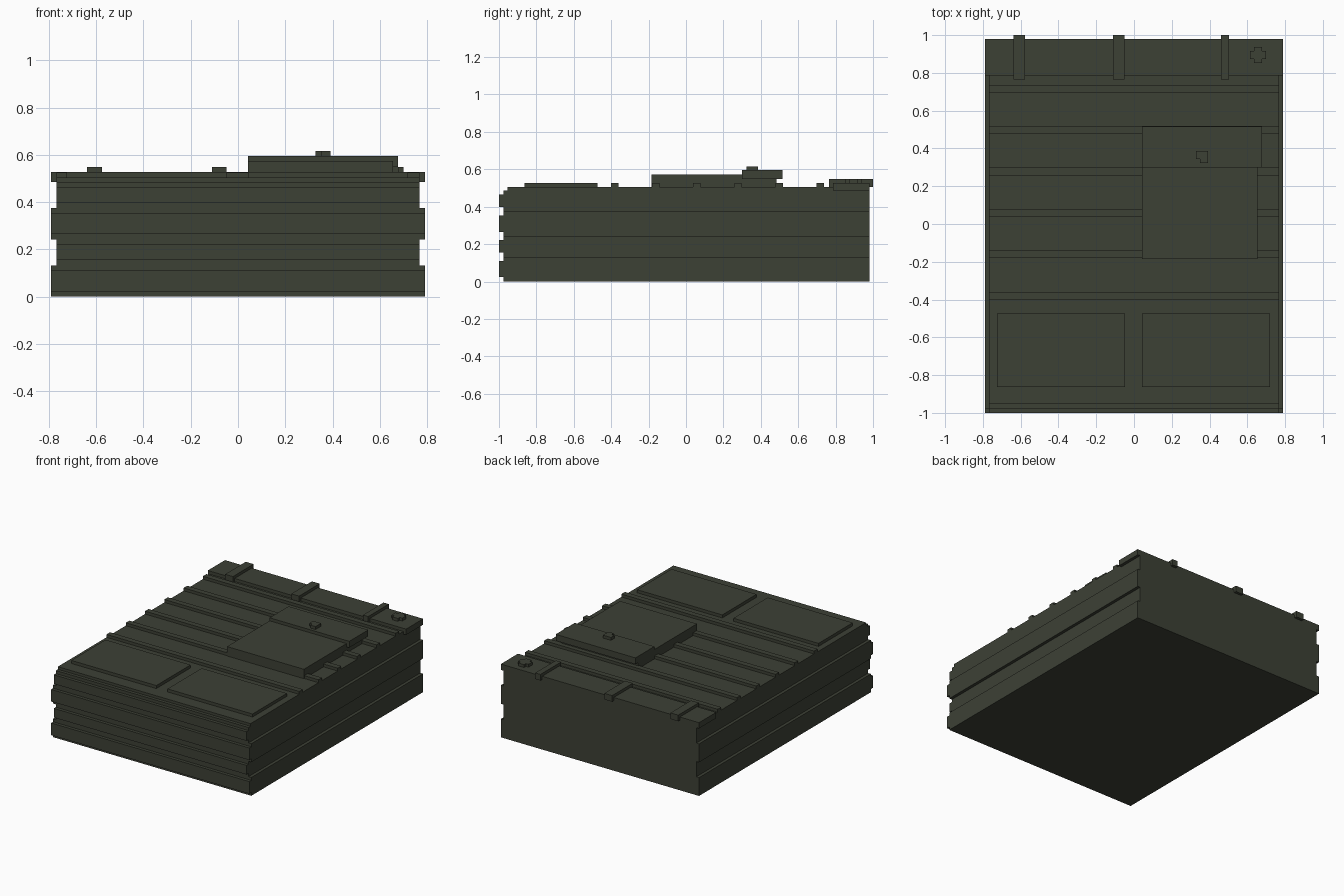
import bpy
import bmesh

if "Cube" in bpy.data.objects:
    bpy.data.objects.remove(bpy.data.objects["Cube"])

olive = bpy.data.materials.new("dark olive")
olive.diffuse_color = (0.046, 0.052, 0.036, 1.0)
olive.use_nodes = True
olive.node_tree.nodes["Principled BSDF"].inputs["Base Color"].default_value = olive.diffuse_color


def prism(name, outline, low, high, axis="z"):
    """Extrude an outline along z (outline in x, y) or along y (outline in x, z)."""
    bm = bmesh.new()

    def point(a, b, c):
        return (a, b, c) if axis == "z" else (a, c, b)

    face = bm.faces.new([bm.verts.new(point(a, b, low)) for a, b in outline])
    side = bmesh.ops.extrude_face_region(bm, geom=[face])
    step = point(0, 0, high - low)
    moved = [g for g in side["geom"] if isinstance(g, bmesh.types.BMVert)]
    bmesh.ops.translate(bm, verts=moved, vec=step)
    bmesh.ops.recalc_face_normals(bm, faces=bm.faces)
    mesh = bpy.data.meshes.new(name)
    bm.to_mesh(mesh)
    bm.free()
    mesh.materials.append(olive)
    obj = bpy.data.objects.new(name, mesh)
    bpy.context.collection.objects.link(obj)
    return obj


def box(name, x0, x1, y0, y1, z0, z1):
    return prism(name, [(x0, y0), (x1, y0), (x1, y1), (x0, y1)], z0, z1)


WIDE, NARROW = 0.79, 0.768
BACK, FRONT = 0.98, -0.977
DECK = 0.505

# Main hull with grooved sides
right = [(WIDE, 0), (WIDE, 0.132), (NARROW, 0.132), (NARROW, 0.242),
         (WIDE, 0.242), (WIDE, 0.375), (NARROW, 0.375), (NARROW, 0.486)]
left = [(-x, z) for x, z in reversed(right)]
prism("hull", right + left, FRONT, BACK, axis="y")

# Stepped deck on top of the hull
box("deck", -NARROW, NARROW, -0.954, 0.785, 0.486, DECK)

# Horizontal ridges on the front, as wide as the hull behind them
for z0, z1, half in [(0.023, 0.111, WIDE), (0.156, 0.222, NARROW),
                     (0.266, 0.353, WIDE), (0.399, 0.464, NARROW)]:
    box("front_ridge", -half, half, -1.0, FRONT, z0, z1)

# Evenly spaced ribs across the deck
for i in range(6):
    y = 0.717 - i * 0.2195
    box("deck_rib", -NARROW, NARROW, y - 0.02, y + 0.02, DECK, 0.526)

# Two raised panels near the front
box("left_panel", -0.725, -0.047, -0.863, -0.473, DECK, 0.527)
box("right_panel", 0.042, 0.72, -0.863, -0.473, DECK, 0.527)

# Hatch with an overhanging rear plate and a notched knob
box("hatch", 0.042, 0.655, -0.185, 0.485, DECK, 0.573)
box("hatch_plate", 0.042, 0.677, 0.3, 0.516, 0.549, 0.595)
prism("hatch_knob", [(0.328, 0.345), (0.35, 0.345), (0.35, 0.323),
                     (0.392, 0.323), (0.392, 0.386), (0.328, 0.386)], 0.595, 0.616)

# Rear slab with three straps wrapping over its edges
box("rear_slab", -WIDE, WIDE, 0.785, BACK, 0.486, 0.528)
for x0, x1 in [(-0.638, -0.576), (-0.111, -0.049), (0.46, 0.502)]:
    strap = [(0.765, DECK), (0.785, DECK), (0.785, 0.528), (BACK, 0.528),
             (BACK, DECK), (1.0, DECK), (1.0, 0.549), (0.765, 0.549)]
    obj = prism("strap", strap, -x1, -x0)
    # Turn the y-z outline upright: local (a, b, c) becomes (-c, a, b)
    for v in obj.data.vertices:
        a, b, c = v.co
        v.co = (-c, a, b)
    bm = bmesh.new()
    bm.from_mesh(obj.data)
    bmesh.ops.recalc_face_normals(bm, faces=bm.faces)
    bm.to_mesh(obj.data)
    bm.free()

# Cross-shaped filler cap on the rear slab
o, i = 0.043, 0.022
cross = [(o, -i), (o, i), (i, i), (i, o), (-i, o), (-i, i),
         (-o, i), (-o, -i), (-i, -i), (-i, -o), (i, -o), (i, -i)]
prism("filler_cap", [(0.656 + x, 0.895 + y) for x, y in cross], 0.528, 0.549)
